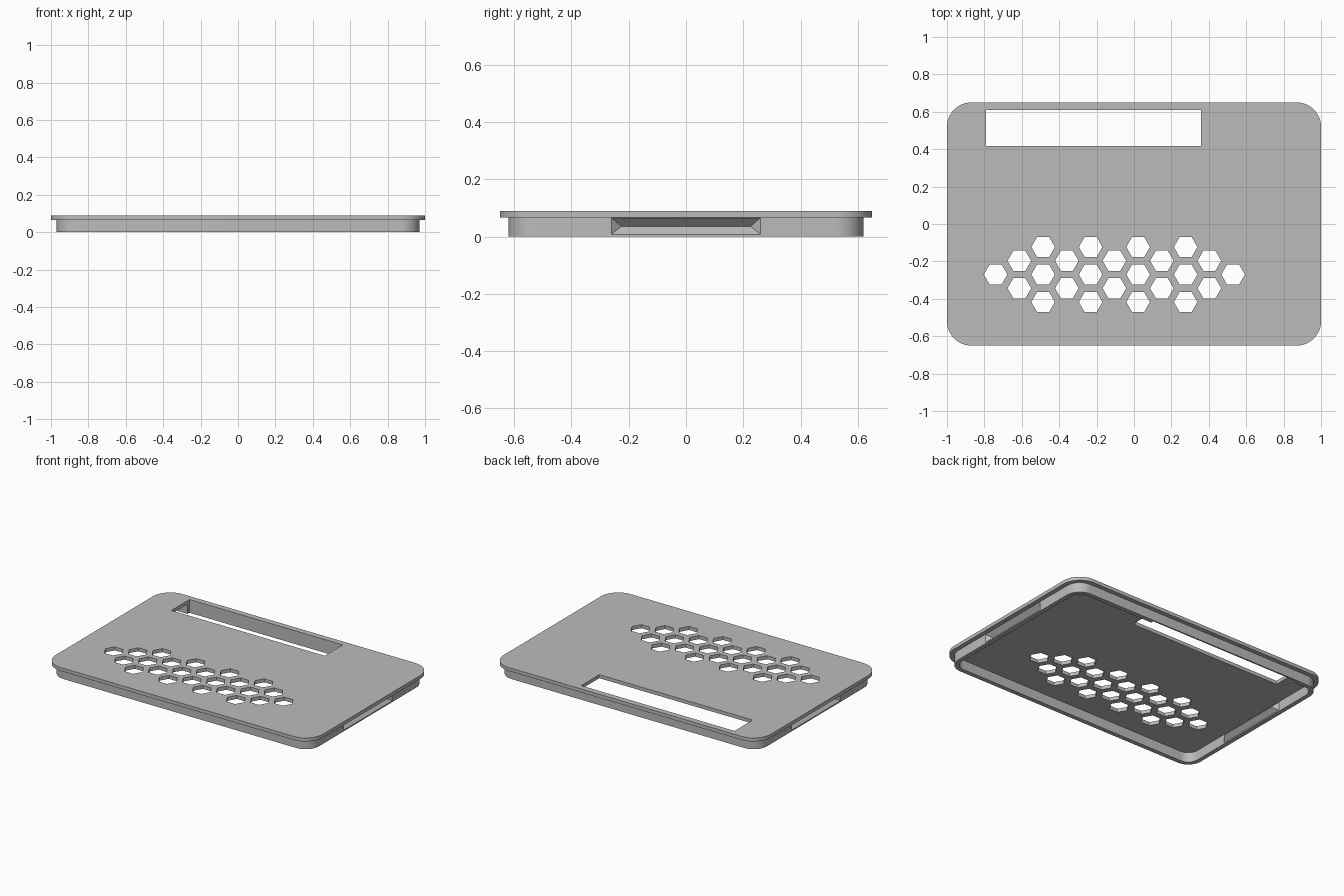
import bpy, bmesh, math

cube = bpy.data.objects.get("Cube")
if cube:
    bpy.data.objects.remove(cube)

grey = bpy.data.materials.new("light grey")
grey.use_nodes = True
colour = (0.5, 0.5, 0.5, 1)
grey.diffuse_color = colour
grey.node_tree.nodes["Principled BSDF"].inputs["Base Color"].default_value = colour

PLATE_BASE, TOP = 0.066, 0.09


def make_object(name, bm):
    bmesh.ops.recalc_face_normals(bm, faces=bm.faces)
    mesh = bpy.data.meshes.new(name)
    bm.to_mesh(mesh)
    bm.free()
    mesh.materials.append(grey)
    obj = bpy.data.objects.new(name, mesh)
    bpy.context.collection.objects.link(obj)
    return obj


def add_prism(bm, outline, z0, z1):
    face = bm.faces.new([bm.verts.new((x, y, z0)) for x, y in outline])
    new = bmesh.ops.extrude_face_region(bm, geom=[face])["geom"]
    verts = [v for v in new if isinstance(v, bmesh.types.BMVert)]
    bmesh.ops.translate(bm, vec=(0, 0, z1 - z0), verts=verts)


def rounded_rect(hx, hy, r, steps=12):
    points = []
    for corner, (sx, sy) in enumerate([(1, 1), (-1, 1), (-1, -1), (1, -1)]):
        for i in range(steps + 1):
            a = math.pi / 2 * (corner + i / steps)
            points.append((sx * (hx - r) + r * math.cos(a),
                           sy * (hy - r) + r * math.sin(a)))
    return points


def prism_object(name, outlines, z0, z1):
    bm = bmesh.new()
    for outline in outlines:
        add_prism(bm, outline, z0, z1)
    return make_object(name, bm)


def hipped_wedges(name, base, ridge, overlap):
    """Roof-shaped wedges on both short sides, pointing inward."""
    z0, z1, half, depth_end = 0.008, PLATE_BASE - 0.001, 0.26, 0.225
    zm = 0.036
    bm = bmesh.new()
    for s in (1, -1):
        rings = []
        for x in (base + overlap, base):
            rings.append([bm.verts.new((s * x, y, z)) for y, z in
                          [(-half, z0), (half, z0), (half, z1), (-half, z1)]])
        a, b = rings
        p, q = [bm.verts.new((s * ridge, y, zm)) for y in (-depth_end, depth_end)]
        bm.faces.new(a)
        for i in range(4):
            j = (i + 1) % 4
            bm.faces.new((a[i], a[j], b[j], b[i]))
        for f in [(b[0], b[1], q, p), (b[1], b[2], q),
                  (b[2], b[3], p, q), (b[3], b[0], p)]:
            bm.faces.new(f)
    return make_object(name, bm)


def boolean(target, tool, operation):
    mod = target.modifiers.new(tool.name, 'BOOLEAN')
    mod.operation = operation
    mod.solver = 'EXACT'
    mod.object = tool
    bpy.context.view_layer.objects.active = target
    bpy.ops.object.modifier_apply(modifier=mod.name)


# Main parts
plate = prism_object("lid_plate", [rounded_rect(1, 0.65, 0.13)], PLATE_BASE, TOP)
rim = prism_object("lid_rim", [rounded_rect(0.97, 0.62, 0.10)], 0, PLATE_BASE)

# Helper solids
rim_core = prism_object("rim_core", [rounded_rect(0.94, 0.59, 0.07)], -0.1, 0.2)
slot = prism_object("slot_cutter", [[(-0.79, 0.417), (0.357, 0.417),
                                     (0.357, 0.61), (-0.79, 0.61)]], -0.1, 0.2)
hexes = []
counts = [1, 2, 3, 2, 3, 2, 3, 2, 3, 2, 1]
for column, count in enumerate(counts):
    cx = -0.74 + 0.127 * column
    for row in range(count):
        cy = -0.27 + 0.147 * (row - (count - 1) / 2)
        hexes.append([(cx + 0.063 * math.cos(math.radians(60 * k)),
                       cy + 0.063 * math.sin(math.radians(60 * k))) for k in range(6)])
vents = prism_object("vent_cutter", hexes, 0.03, 0.2)
bumps = hipped_wedges("inner_bumps", 0.94, 0.91, 0.01)
grooves = hipped_wedges("finger_grooves", 0.97, 0.94, 0.02)

# Cut the window slot and hexagonal vents, then form the rim
boolean(plate, slot, 'DIFFERENCE')
boolean(plate, vents, 'DIFFERENCE')
boolean(rim, rim_core, 'DIFFERENCE')
boolean(rim, bumps, 'UNION')
boolean(rim, grooves, 'DIFFERENCE')
boolean(rim, slot, 'DIFFERENCE')

for helper in (rim_core, slot, vents, bumps, grooves):
    bpy.data.objects.remove(helper)

# Smooth rounded corners, crisp edges
for obj in (plate, rim):
    bpy.ops.object.select_all(action='DESELECT')
    obj.select_set(True)
    bpy.context.view_layer.objects.active = obj
    bpy.ops.object.shade_smooth_by_angle(angle=math.radians(25))
